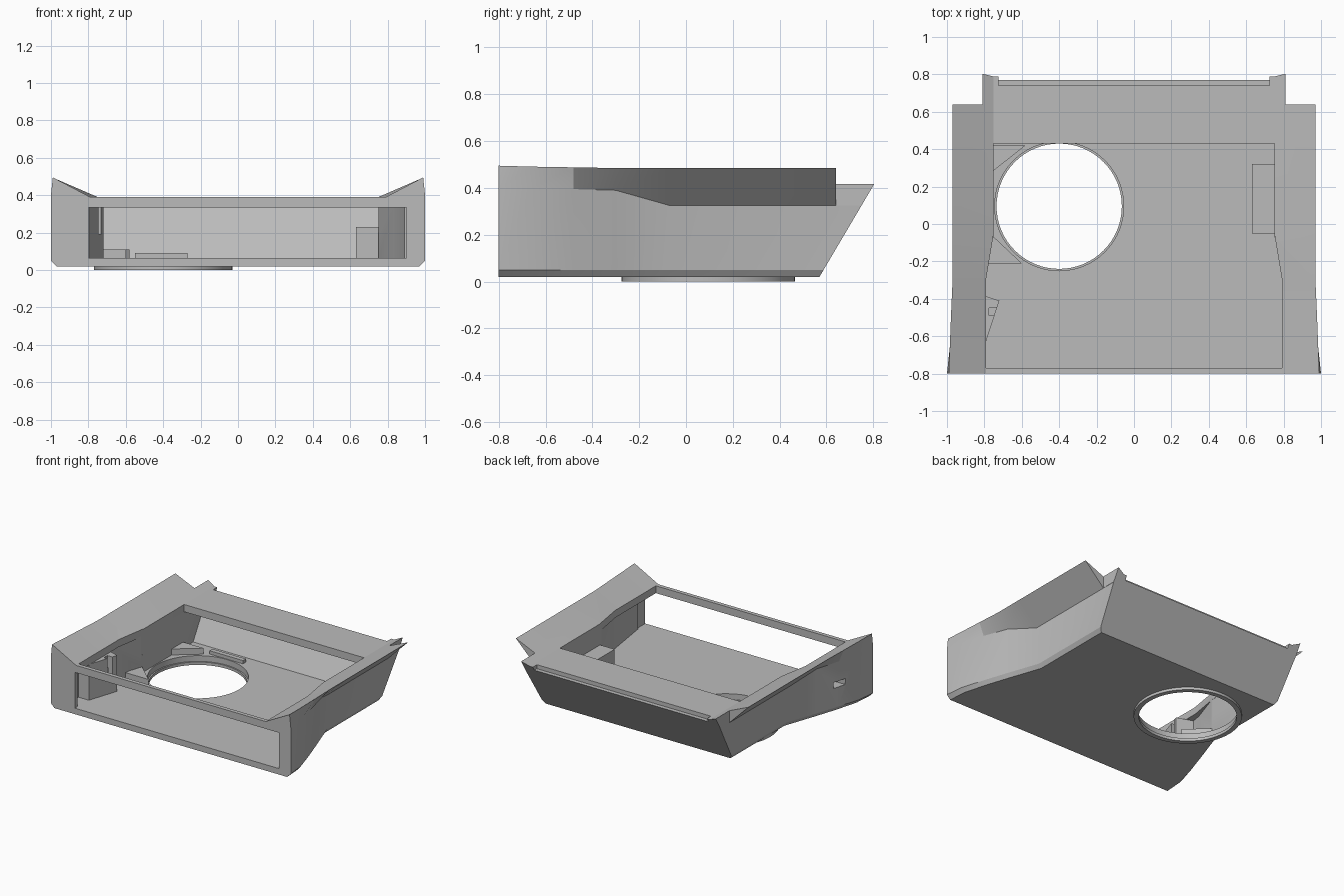
import bpy, bmesh, math

cube = bpy.data.objects.get("Cube")
if cube:
    bpy.data.objects.remove(cube, do_unlink=True)

grey = bpy.data.materials.new("plain grey")
grey.use_nodes = True
COLOR = (0.5, 0.5, 0.5, 1)
grey.diffuse_color = COLOR
grey.node_tree.nodes["Principled BSDF"].inputs["Base Color"].default_value = COLOR


def loft(name, sections):
    """Closed solid through matching rings of points."""
    bm = bmesh.new()
    rings = [[bm.verts.new(p) for p in s] for s in sections]
    n = len(rings[0])
    for a, b in zip(rings, rings[1:]):
        for i in range(n):
            bm.faces.new((a[i], a[(i + 1) % n], b[(i + 1) % n], b[i]))
    bm.faces.new(rings[0])
    bm.faces.new(rings[-1])
    bmesh.ops.recalc_face_normals(bm, faces=bm.faces)
    mesh = bpy.data.meshes.new(name)
    bm.to_mesh(mesh)
    bm.free()
    obj = bpy.data.objects.new(name, mesh)
    bpy.context.collection.objects.link(obj)
    mesh.materials.append(grey)
    return obj


def prism(name, pts, z0, z1):
    return loft(name, [[(x, y, z) for x, y in pts] for z in (z0, z1)])


def box(name, x0, x1, y0, y1, z0, z1):
    return prism(name, [(x0, y0), (x1, y0), (x1, y1), (x0, y1)], z0, z1)


def circle(r, n=64):
    cx, cy = -0.4, 0.095
    return [(cx + r * math.cos(2 * math.pi * i / n),
             cy + r * math.sin(2 * math.pi * i / n)) for i in range(n)]


def cut(obj, *cutters):
    for c in cutters:
        c.hide_render = True
        m = obj.modifiers.new("cut", 'BOOLEAN')
        m.operation, m.solver, m.object = 'DIFFERENCE', 'EXACT', c
    bpy.context.view_layer.objects.active = obj
    for m in list(obj.modifiers):
        bpy.ops.object.modifier_apply(modifier=m.name)
    for c in cutters:
        bpy.data.objects.remove(c, do_unlink=True)


def mirrored(half):
    return half + [(-x, y) for x, y in reversed(half)]


# Outer body: bottom edge, chamfer, wall top, flange tip, rim edge at each depth
stations = [
    (-0.80, 0.97, 1.00, 1.00, 0.40, 0.99, 0.495, 0.79),
    (-0.66, 0.96, 0.985, 0.985, 0.40, 0.985, 0.491, 0.79),
    (-0.48, 0.91, 0.93, 0.94, 0.395, 0.978, 0.488, 0.79),
    (-0.30, 0.85, 0.87, 0.88, 0.39, 0.97, 0.485, 0.79),
    (-0.07, 0.77, 0.79, 0.81, 0.325, 0.97, 0.485, 0.75),
    (0.95, 0.77, 0.79, 0.81, 0.325, 0.97, 0.485, 0.75),
]
sections = []
for y, xb, xc, xw, zw, xf, zf, xi in stations:
    ring = mirrored([(xb, 0.02), (xc, 0.05), (xw, zw), (xf, zf), (xi, 0.39)])
    sections.append([(x, y, z) for x, z in ring])
body = loft("case_body", sections)

# Slanted back, flange ends and rear ledge
SLOPE = 0.59


def slant(x, z, y0=0.57, zref=0.02):
    return (x, y0 + SLOPE * (z - zref), z)


back = loft("back_cutter", [[slant(x, -0.1), (x, 1.2, -0.1), (x, 1.2, 0.7), slant(x, 0.7)]
                            for x in (-1.2, 1.2)])
cut(body, back,
    box("flange_cutter_left", 0.811, 1.2, 0.64, 1.2, -0.1, 0.7),
    box("flange_cutter_right", -1.2, -0.811, 0.64, 1.2, -0.1, 0.7),
    box("ledge_cutter", -0.725, 0.725, 0.74, 1.2, 0.36, 0.7))

# Hollow interior with a leaning back wall, top opening, front window, round hole
FLOOR, CEIL = 0.065, 0.335
cavity = loft("cavity_cutter", [
    [(x, y, z) for x, y in mirrored([(0.9, -0.77), (0.83, -0.3), (0.752, -0.07),
                                     (0.752, 0.54 + SLOPE * (z - FLOOR))])]
    for z in (FLOOR, CEIL)])
opening = prism("opening_cutter", mirrored([(0.79, -0.77), (0.79, -0.29),
                                            (0.75, -0.05), (0.75, 0.43)]), 0.2, 0.7)
window = box("window_cutter", -0.8, 0.9, -0.9, -0.7, FLOOR, CEIL)
hole = prism("hole_cutter", circle(0.345), -0.1, 0.2)


def slot():
    return box("slot_cutter", -1.1, -0.77, -0.54, -0.44, 0.2, 0.245)


cut(body, cavity, opening, window, hole, slot())

# Ring under the round hole
ring = prism("speaker_ring", circle(0.37), 0.0, 0.022)
cut(ring, prism("ring_cutter", circle(0.335), -0.1, 0.2))

# Mounting corners and bar beside the hole
corners = [("rear_corner_mount", [(-0.77, 0.27), (-0.58, 0.42), (-0.77, 0.42)]),
           ("front_corner_mount", [(-0.77, -0.05), (-0.6, -0.21), (-0.79, -0.21)])]
for name, pts in corners:
    mount = prism(name, pts, FLOOR - 0.02, 0.11)
    cut(mount, prism("mount_cutter", circle(0.345), -0.1, 0.3))
box("rear_mount_bar", -0.55, -0.27, 0.445, 0.48, FLOOR - 0.02, 0.09)

# Inner box on the left wall, wedge bracket behind the side slot
box("inner_box", 0.63, 0.77, -0.05, 0.32, FLOOR - 0.02, 0.23)
bracket = prism("slot_bracket", [(-0.87, -0.36), (-0.72, -0.41), (-0.795, -0.64),
                                 (-0.89, -0.64)], FLOOR - 0.01, CEIL)
cut(bracket, slot(), box("notch_cutter", -0.775, -0.6, -0.49, -0.45, 0.19, 0.4))

# Smooth the gently curved walls and round parts, keep edges sharp
for obj in (body, ring):
    bpy.ops.object.select_all(action='DESELECT')
    obj.select_set(True)
    bpy.context.view_layer.objects.active = obj
    bpy.ops.object.shade_smooth_by_angle(angle=math.radians(20))
